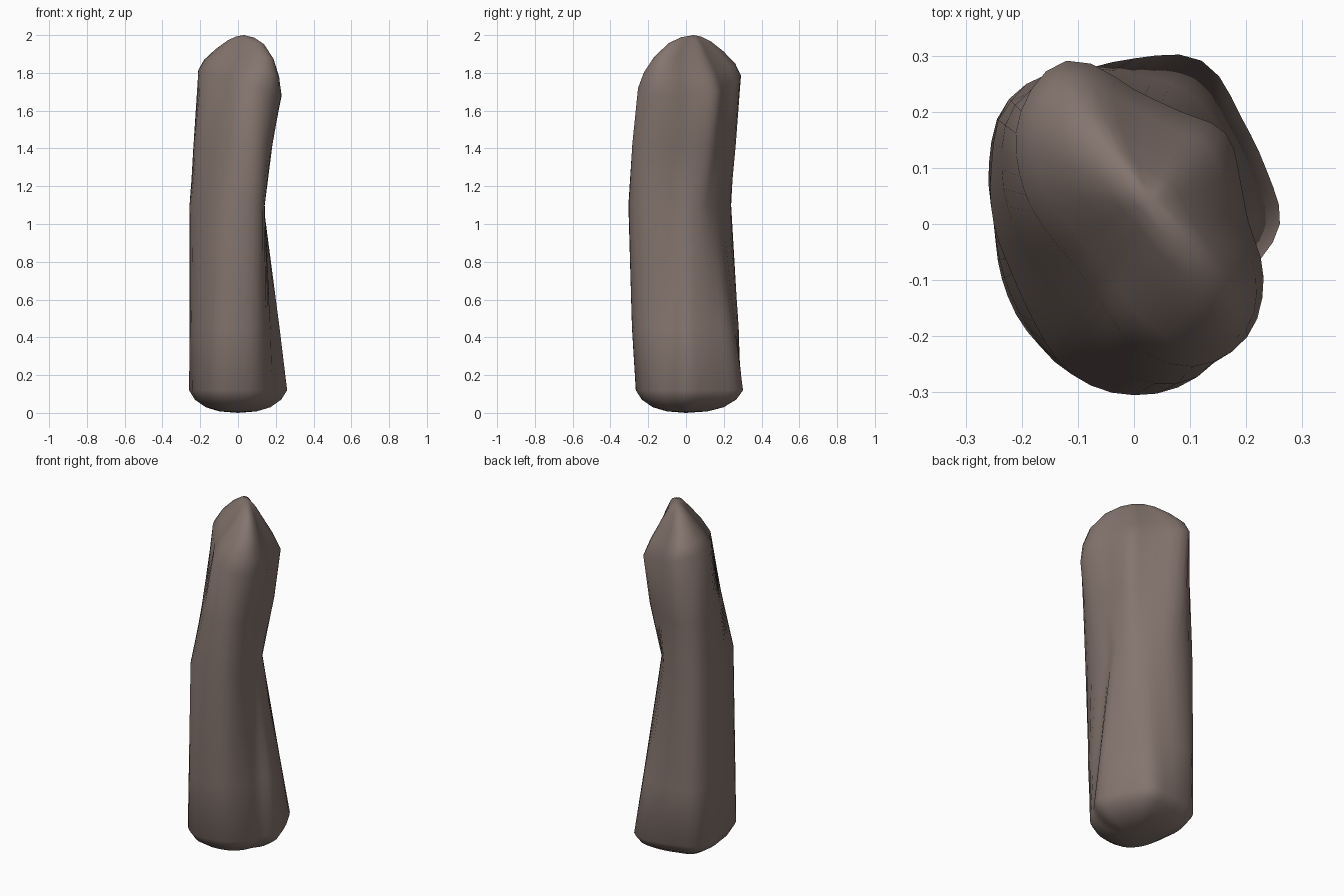
import bpy
import bmesh
import math

cube = bpy.data.objects.get("Cube")
if cube:
    bpy.data.objects.remove(cube, do_unlink=True)

SIDES = 48

# Outline radii in hundredths, counter-clockwise from +x in 16 even steps
BASE = [26, 25.5, 27, 31.5, 29.5, 29, 31.5, 28, 25, 25.5, 27, 28, 26, 25, 23.5, 22.5]
LOWER = [22, 21.5, 22.5, 25.5, 26.5, 30, 31.5, 27.5, 25, 25, 26.5, 29, 28.5, 27, 23, 19.5]
WAIST = [13.5, 13, 13, 14.5, 19, 25.3, 31, 27.5, 25, 23.5, 25, 29, 30.5, 29, 20, 14.5]
UPPER = [16.5, 17.5, 19.5, 19.5, 22, 28.5, 30, 25.5, 21.5, 19, 19, 22, 27.5, 29.5, 25, 19]
SHOULDER = [20.5, 20.5, 23, 21.7, 24, 31.5, 28.5, 22, 16.5, 13.5, 13, 15, 21.5, 27.5, 28.5, 25]
SHAFT = [(0.12, BASE), (0.45, LOWER), (1.1, WAIST), (1.42, UPPER)]

# Foot: height, width factor
FOOT = [(0.008, 0.38), (0.03, 0.66), (0.07, 0.88)]
# Crown: share of rise, then width factors across, towards the back, towards the front
CROWN = [(0, 1, 1, 1), (0.3, 0.78, 0.9, 0.96), (0.6, 0.5, 0.66, 0.82),
         (0.85, 0.27, 0.38, 0.55), (0.96, 0.13, 0.18, 0.28)]
TIP = (0.03, 0.04, 2)


def spline(a, b, c, d, t):
    """Smooth value between b and c."""
    return b + 0.5 * t * (c - a + t * (2*a - 5*b + 4*c - d + t * (3*(b - c) + d - a)))


def outline(radii):
    """Closed smooth outline through the given radii."""
    points = []
    for i in range(SIDES):
        k, t = divmod(i * len(radii) / SIDES, 1)
        near = [radii[(int(k) + j) % len(radii)] for j in (-1, 0, 1, 2)]
        r = spline(*near, t) / 100
        a = math.tau * i / SIDES
        points.append((r * math.cos(a), r * math.sin(a)))
    return points


def crown_point(x, y, rise, across, back, front):
    """Pull a point of the sloping shoulder rim towards the ridged tip."""
    rim = 1.75 - 0.3 * x
    dx, dy = x - TIP[0], y - TIP[1]
    u, w = (dx + dy) / 2 * across, (dy - dx) / 2
    w *= back if w > 0 else front
    return (TIP[0] + u - w, TIP[1] + u + w, rim + (TIP[2] - rim) * rise)


# Stack the outlines: foot, twisting shaft, ridged crown
base = outline(BASE)
rings = [[(x * f, y * f, z) for x, y in base] for z, f in FOOT]
rings += [[(x, y, z) for x, y in outline(radii)] for z, radii in SHAFT]
shoulder = outline(SHOULDER)
rings += [[crown_point(x, y, *step) for x, y in shoulder] for step in CROWN]

# Skin the rings
bm = bmesh.new()
loops = [[bm.verts.new(p) for p in ring] for ring in rings]
bottom = bm.verts.new((0, 0, 0))
top = bm.verts.new(TIP)
for i in range(SIDES):
    j = (i + 1) % SIDES
    for low, high in zip(loops, loops[1:]):
        bm.faces.new((low[i], low[j], high[j], high[i]))
    bm.faces.new((bottom, loops[0][j], loops[0][i]))
    bm.faces.new((top, loops[-1][i], loops[-1][j]))
bmesh.ops.recalc_face_normals(bm, faces=bm.faces)

mesh = bpy.data.meshes.new("standing_stone")
bm.to_mesh(mesh)
bm.free()
stone = bpy.data.objects.new("standing_stone", mesh)
bpy.context.collection.objects.link(stone)

# Single brown-grey stone colour
mat = bpy.data.materials.new("brown_grey_stone")
mat.use_nodes = True
colour = (0.23, 0.175, 0.155, 1)
mat.diffuse_color = colour
mat.node_tree.nodes["Principled BSDF"].inputs["Base Color"].default_value = colour
mesh.materials.append(mat)

bpy.context.view_layer.objects.active = stone
stone.select_set(True)
bpy.ops.object.shade_smooth_by_angle(angle=math.radians(50))
